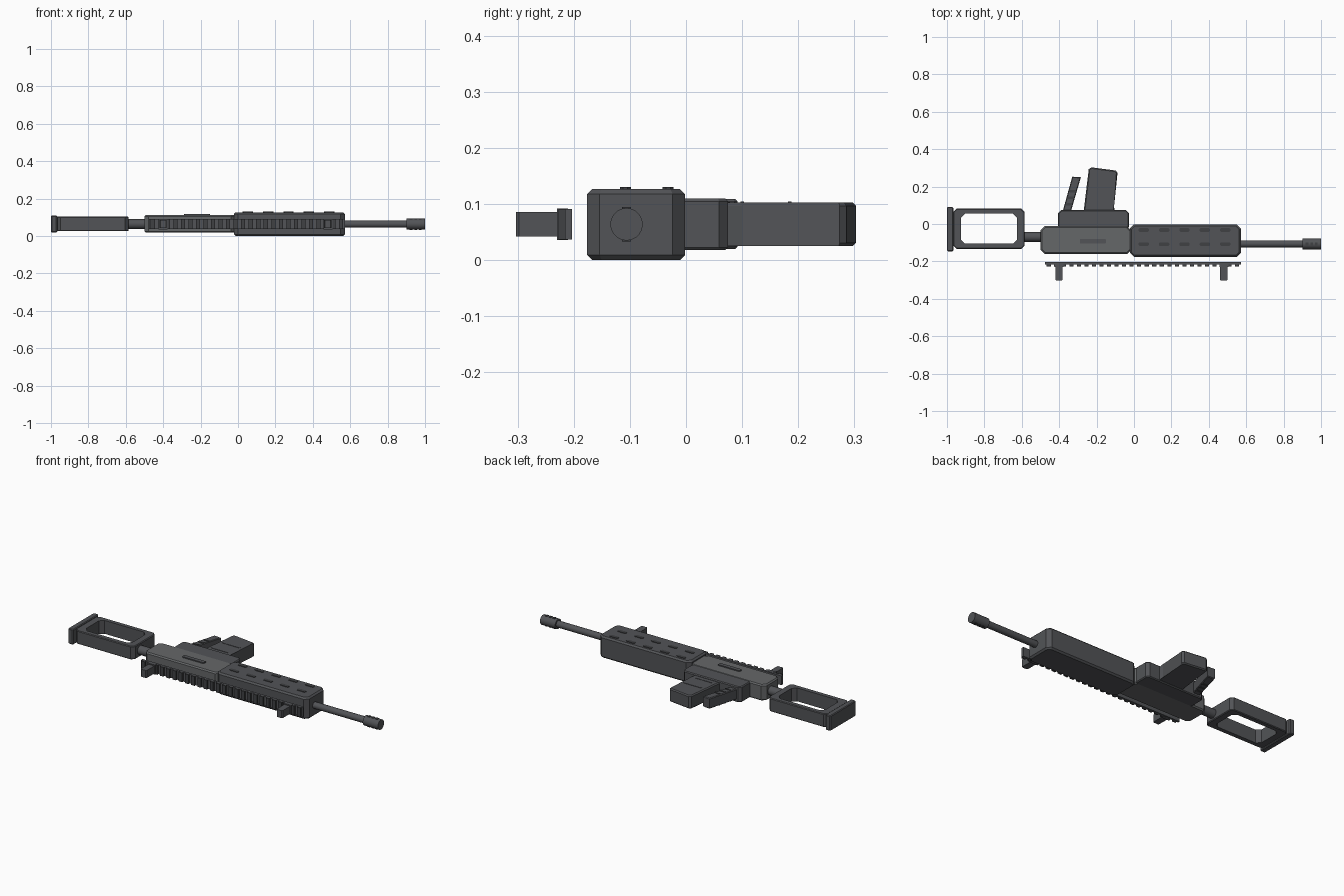
import bpy, bmesh, math

if "Cube" in bpy.data.objects:
    bpy.data.objects.remove(bpy.data.objects["Cube"])


def material(name, r, g, b):
    m = bpy.data.materials.new(name)
    m.diffuse_color = (r, g, b, 1)
    m.use_nodes = True
    m.node_tree.nodes["Principled BSDF"].inputs["Base Color"].default_value = m.diffuse_color
    return m


DARK = material("dark_grey", 0.085, 0.088, 0.095)
MID = material("mid_grey", 0.13, 0.135, 0.14)
BLACK = material("black_grey", 0.05, 0.052, 0.056)


def finish(name, bm, mat):
    bmesh.ops.recalc_face_normals(bm, faces=bm.faces)
    me = bpy.data.meshes.new(name)
    bm.to_mesh(me)
    bm.free()
    me.materials.append(mat)
    ob = bpy.data.objects.new(name, me)
    bpy.context.collection.objects.link(ob)
    return ob


def rect(x0, x1, y0, y1, c=0.0):
    """Rectangle outline with chamfered corners."""
    if c == 0:
        return [(x0, y0), (x1, y0), (x1, y1), (x0, y1)]
    return [(x0 + c, y0), (x1 - c, y0), (x1, y0 + c), (x1, y1 - c),
            (x1 - c, y1), (x0 + c, y1), (x0, y1 - c), (x0, y0 + c)]


def slab(name, outline, z0, z1, bevel=0.0, hole=None, mat=DARK):
    """Outline extruded along z, rims bevelled, optional hole of equal point count."""
    bm = bmesh.new()
    n = len(outline)
    loops = []
    for pts in [outline] + ([hole] if hole else []):
        lo = [bm.verts.new((x, y, z0)) for x, y in pts]
        hi = [bm.verts.new((x, y, z1)) for x, y in pts]
        loops.append((lo, hi))
        for i in range(n):
            j = (i + 1) % n
            bm.faces.new((lo[i], lo[j], hi[j], hi[i]))
    for k in (0, 1):
        if hole:
            a, b = loops[0][k], loops[1][k]
            for i in range(n):
                j = (i + 1) % n
                bm.faces.new((a[i], a[j], b[j], b[i]))
        else:
            bm.faces.new(loops[0][k])
    if bevel:
        rims = []
        for k in (0, 1):
            v = loops[0][k]
            rims += [bm.edges.get((v[i], v[(i + 1) % n])) for i in range(n)]
        bmesh.ops.bevel(bm, geom=rims, offset=bevel, segments=1, affect='EDGES')
    return finish(name, bm, mat)


def tube(name, x0, x1, y, z, r, sides=20, mat=DARK):
    bpy.ops.mesh.primitive_cylinder_add(vertices=sides, radius=r, depth=x1 - x0,
                                        location=((x0 + x1) / 2, y, z),
                                        rotation=(0, math.pi / 2, 0))
    ob = bpy.context.object
    ob.name = name
    ob.data.materials.append(mat)
    bpy.ops.object.shade_smooth_by_angle()
    return ob


ZC = 0.064

# Stock: butt pad, open frame, connecting tube
slab("butt_pad", rect(-1.0, -0.966, -0.147, 0.092, 0.006), 0.02, 0.109, 0.004)
slab("stock_frame", rect(-0.967, -0.585, -0.133, 0.082, 0.018), 0.026, 0.104, 0.004,
     rect(-0.925, -0.625, -0.105, 0.055, 0.022))
tube("stock_tube", -0.60, -0.48, -0.069, ZC, 0.026)

# Body
slab("receiver", rect(-0.50, -0.015, -0.16, -0.012, 0.022), 0.018, 0.112, 0.007, mat=MID)
slab("lower_receiver", rect(-0.405, -0.027, -0.03, 0.075, 0.016), 0.018, 0.11, 0.005)
slab("side_port", rect(-0.29, -0.15, -0.104, -0.081, 0.003), 0.105, 0.118)
slab("handguard", rect(-0.022, 0.571, -0.176, -0.002, 0.022), 0.0, 0.127, 0.009)
for row, y in enumerate((-0.108, -0.032)):
    for i in range(5):
        x = 0.052 + 0.109 * i
        slab(f"handguard_vent_{row}_{i}", rect(x - 0.028, x + 0.028, y - 0.01, y + 0.01, 0.006),
             0.12, 0.13, mat=BLACK)

# Magazine: slanted slab with thin raised ribs
slab("magazine", [(-0.27, 0.06), (-0.105, 0.06), (-0.112, 0.10), (-0.088, 0.274), (-0.098, 0.286),
                  (-0.228, 0.303), (-0.242, 0.293)], 0.025, 0.103, 0.006)
for i, y in enumerate((0.10, 0.185)):
    s = 0.155 * (y - 0.06)
    slab(f"magazine_rib_{i}", rect(-0.25 + s, -0.135 + s, y - 0.003, y + 0.003), 0.095, 0.105)

# Grip: slanted slab with finger ridges
slab("grip", [(-0.382, 0.065), (-0.338, 0.065), (-0.284, 0.25), (-0.33, 0.253)],
     0.033, 0.095, 0.004)
for i in range(3):
    y = 0.105 + 0.035 * i
    x = -0.368 + 0.28 * (y - 0.07)
    slab(f"grip_ridge_{i}", rect(x - 0.006, x + 0.03, y - 0.006, y + 0.006, 0.003),
         0.03, 0.098, mat=BLACK)

# Barrel and slotted tip
tube("barrel", 0.55, 0.92, -0.106, ZC, 0.019)
tube("barrel_tip", 0.902, 1.0, -0.106, ZC, 0.029)
for i in range(3):
    x = 0.925 + 0.025 * i
    for s in (-1, 1):
        z = ZC + s * 0.027
        slab(f"tip_slot_{i}_{s}", rect(x - 0.007, x + 0.007, -0.114, -0.098),
             z - 0.004, z + 0.004, mat=BLACK)

# Toothed rail with two sight posts
slab("rail", rect(-0.476, 0.571, -0.216, -0.203), 0.037, 0.091)
for i in range(26):
    x = -0.456 + 0.0403 * i
    slab(f"rail_tooth_{i}", rect(x - 0.011, x + 0.011, -0.227, -0.214), 0.037, 0.091, mat=BLACK)
for name, x in (("rear", -0.4), ("front", 0.48)):
    slab(f"{name}_sight_post", rect(x - 0.019, x + 0.019, -0.303, -0.214, 0.005), 0.042, 0.086)
    slab(f"{name}_sight_base", rect(x - 0.024, x + 0.024, -0.23, -0.21), 0.036, 0.092)
